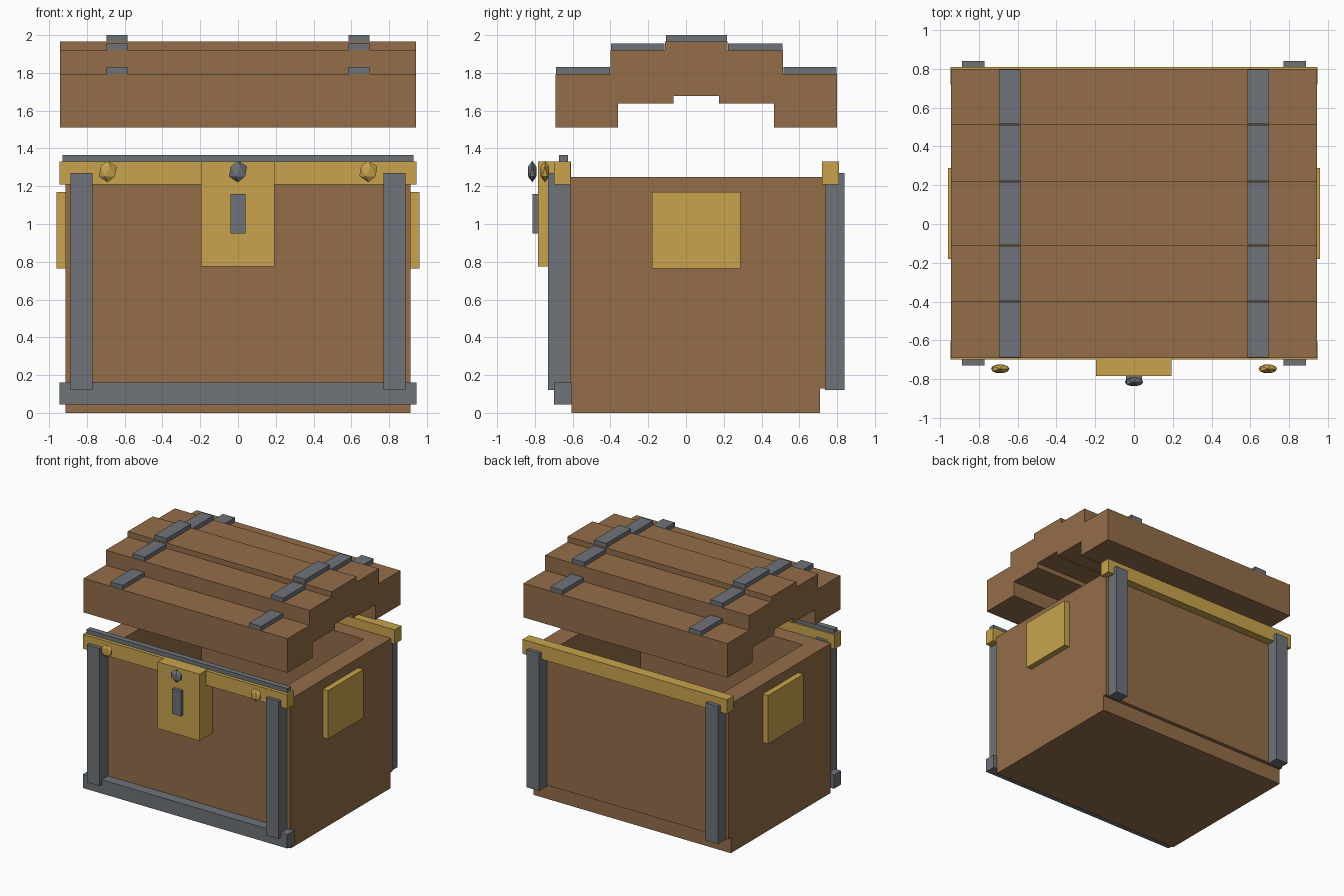
import bpy, bmesh
from mathutils import Matrix

old = bpy.data.objects.get("Cube")
if old:
    bpy.data.objects.remove(old, do_unlink=True)


def material(name, rgb):
    m = bpy.data.materials.new(name)
    m.use_nodes = True
    m.diffuse_color = (*rgb, 1)
    m.node_tree.nodes["Principled BSDF"].inputs["Base Color"].default_value = (*rgb, 1)
    return m


WOOD = material("brown wood", (0.296, 0.153, 0.067))
GOLD = material("brass", (0.578, 0.371, 0.074))
IRON = material("grey iron", (0.156, 0.171, 0.188))


def finish(name, bm, mat):
    bmesh.ops.recalc_face_normals(bm, faces=bm.faces)
    mesh = bpy.data.meshes.new(name)
    bm.to_mesh(mesh)
    bm.free()
    mesh.materials.append(mat)
    obj = bpy.data.objects.new(name, mesh)
    bpy.context.collection.objects.link(obj)
    return obj


def box(name, mat, xs, ys, zs):
    """Box spanning the given (low, high) ranges."""
    size = [r[1] - r[0] for r in (xs, ys, zs)]
    mid = [sum(r) / 2 for r in (xs, ys, zs)]
    bm = bmesh.new()
    bmesh.ops.create_cube(bm, size=1, matrix=Matrix.Translation(mid) @ Matrix.Diagonal((*size, 1)))
    return finish(name, bm, mat)


def stud(name, mat, x, y):
    """Flattened faceted stud."""
    bm = bmesh.new()
    place = Matrix.Translation((x, y, 1.278)) @ Matrix.Diagonal((1, 0.5, 1.08, 1))
    bmesh.ops.create_icosphere(bm, subdivisions=1, radius=0.053, matrix=place)
    return finish(name, bm, mat)


def extrude_x(name, mat, profile, half):
    """Extrude a (y, z) profile along x."""
    bm = bmesh.new()
    face = bm.faces.new([bm.verts.new((-half, y, z)) for y, z in profile])
    ext = bmesh.ops.extrude_face_region(bm, geom=[face])
    moved = [v for v in ext["geom"] if isinstance(v, bmesh.types.BMVert)]
    bmesh.ops.translate(bm, verts=moved, vec=(2 * half, 0, 0))
    return finish(name, bm, mat)


# Open wooden body
W = 0.912
box("base", WOOD, (-W, W), (-0.605, 0.71), (0, 0.13))
box("front_wall", WOOD, (-W, W), (-0.615, -0.47), (0.13, 1.25))
box("back_wall", WOOD, (-W, W), (0.59, 0.74), (0.13, 1.25))
for side, s in (("left", 1), ("right", -1)):
    box(side + "_wall", WOOD, sorted((s * 0.75, s * W)), (-0.47, 0.59), (0.13, 1.25))
    box(side + "_plate", GOLD, sorted((s * 0.90, s * 0.96)), (-0.18, 0.288), (0.765, 1.17))

# Rims and front trim
R = 0.945
box("front_rim", GOLD, (-R, R), (-0.70, -0.612), (1.21, 1.33))
box("back_rim", GOLD, (-R, R), (0.72, 0.81), (1.21, 1.33))
box("front_rim_strip", IRON, (-0.93, 0.93), (-0.672, -0.625), (1.33, 1.365))
box("bottom_rail", IRON, (-R, R), (-0.70, -0.605), (0.045, 0.16))

# Upright corner straps and brass studs
for side, s in (("left", 1), ("right", -1)):
    xs = sorted((s * 0.77, s * 0.886))
    box("front_strap_" + side, IRON, xs, (-0.73, -0.61), (0.12, 1.27))
    box("back_strap_" + side, IRON, xs, (0.735, 0.84), (0.12, 1.27))
    stud("brass_stud_" + side, GOLD, s * 0.69, -0.747)

# Lock
box("lock_plate", GOLD, (-0.195, 0.193), (-0.783, -0.61), (0.775, 1.332))
box("keyhole", IRON, (-0.04, 0.04), (-0.812, -0.775), (0.95, 1.16))
stud("lock_stud", IRON, 0, -0.814)

# Raised lid: (front y, back y, top z) for each plank
steps = [(-0.692, -0.40, 1.795), (-0.40, -0.11, 1.92), (-0.11, 0.22, 1.965),
         (0.22, 0.513, 1.92), (0.513, 0.80, 1.795)]
top = [(y, z) for a, b, z in steps for y in (a, b)]
under = [(0.80, 1.51), (0.467, 1.51), (0.467, 1.637), (0.175, 1.637), (0.175, 1.677),
         (-0.067, 1.677), (-0.067, 1.637), (-0.36, 1.637), (-0.36, 1.51), (-0.692, 1.51)]
extrude_x("lid", WOOD, top + under, 0.943)

# Straps on each lid step
for side, s in (("left", 1), ("right", -1)):
    for i, (a, b, z) in enumerate(steps):
        box(f"lid_strap_{side}_{i + 1}", IRON, sorted((s * 0.585, s * 0.697)),
            (a + 0.003, b - 0.003), (z - 0.01, z + 0.036))
